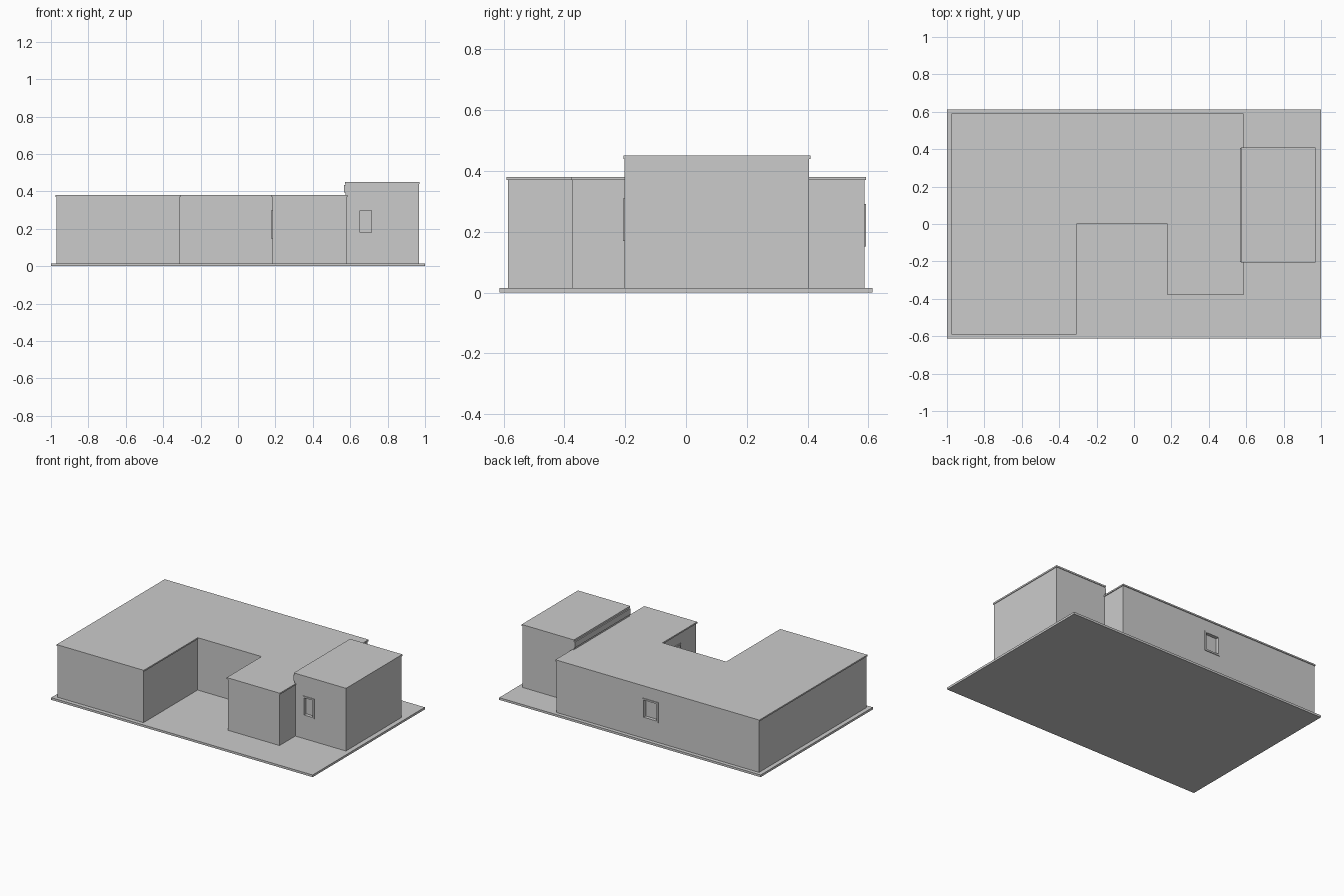
import bpy, bmesh
from mathutils import Vector

if "Cube" in bpy.data.objects:
    bpy.data.objects.remove(bpy.data.objects["Cube"])

plaster = bpy.data.materials.new("pale_grey")
plaster.diffuse_color = (0.6, 0.6, 0.6, 1)
plaster.use_nodes = True
plaster.node_tree.nodes["Principled BSDF"].inputs["Base Color"].default_value = plaster.diffuse_color


def prism(name, outline, z0, z1):
    """Extrude a counter-clockwise floor outline from z0 to z1."""
    bm = bmesh.new()
    base = bm.faces.new([bm.verts.new((x, y, z0)) for x, y in outline])
    top = bmesh.ops.extrude_face_region(bm, geom=[base])["geom"]
    bmesh.ops.translate(bm, vec=(0, 0, z1 - z0),
                        verts=[g for g in top if isinstance(g, bmesh.types.BMVert)])
    bmesh.ops.recalc_face_normals(bm, faces=bm.faces)
    mesh = bpy.data.meshes.new(name)
    bm.to_mesh(mesh)
    bm.free()
    mesh.materials.append(plaster)
    obj = bpy.data.objects.new(name, mesh)
    bpy.context.collection.objects.link(obj)
    return obj


def box(name, lo, hi):
    return prism(name, [(lo[0], lo[1]), (hi[0], lo[1]), (hi[0], hi[1]), (lo[0], hi[1])],
                 lo[2], hi[2])


def grow(outline, d):
    """Push every side of a right-angled outline outward by d."""
    n, out = len(outline), []
    for i in range(n):
        p, q, r = (Vector(outline[(i + k) % n]) for k in (-1, 0, 1))
        a, b = (q - p).normalized(), (r - q).normalized()
        out.append((q.x + d * (a.y + b.y), q.y - d * (a.x + b.x)))
    return out


def window(name, wall, axis, side, face, span, zs):
    """Cut a recess in a wall and put a raised frame round it.
    axis is the wall normal axis, side its sign, face its position."""
    t, out, deep = 0.011, 0.005, 0.018

    def piece(label, u0, u1, z0, z1, d0, d1):
        lo, hi = [0, 0, z0], [0, 0, z1]
        lo[axis], hi[axis] = sorted((face + side * d0, face + side * d1))
        lo[1 - axis], hi[1 - axis] = u0, u1
        return box(label, lo, hi)

    (u0, u1), (z0, z1) = span, zs
    cutter = piece(name + "_cutter", u0 + t, u1 - t, z0 + t, z1 - t, -deep, 0.03)
    cutter.hide_render = True
    cut = wall.modifiers.new("window_recess", "BOOLEAN")
    cut.object, cut.operation, cut.solver = cutter, "DIFFERENCE", "EXACT"
    bpy.context.view_layer.objects.active = wall
    bpy.ops.object.modifier_apply(modifier=cut.name)
    bpy.data.objects.remove(cutter)
    piece(name + "_sill", u0, u1, z0, z0 + t, -0.002, out)
    piece(name + "_head", u0, u1, z1 - t, z1, -0.002, out)
    piece(name + "_jamb_a", u0, u0 + t, z0 + t, z1 - t, -0.002, out)
    piece(name + "_jamb_b", u1 - t, u1, z0 + t, z1 - t, -0.002, out)


# Ground slab
box("ground_slab", (-1, -0.613, 0), (1, 0.613, 0.015))

# U-shaped main block with a thin overhanging roof
plan = [(-0.97, -0.585), (-0.313, -0.585), (-0.313, 0.006), (0.184, 0.006),
        (0.184, -0.374), (0.58, -0.374), (0.58, 0.587), (-0.97, 0.587)]
main_walls = prism("main_walls", plan, 0.015, 0.37)
prism("main_roof", grow(plan, 0.005), 0.37, 0.38)

# Taller side block
tower_plan = [(0.575, -0.202), (0.967, -0.202), (0.967, 0.405), (0.575, 0.405)]
tower_walls = prism("tower_walls", tower_plan, 0.015, 0.44)
prism("tower_roof", grow(tower_plan, 0.004), 0.44, 0.451)

# Ledge strip on the tower above the lower roof
box("tower_ledge", (0.567, -0.202, 0.395), (0.576, 0.405, 0.435))

# Windows: tower front, courtyard side, back
window("tower_window", tower_walls, 1, -1, -0.202, (0.64, 0.725), (0.17, 0.31))
window("court_window", main_walls, 0, -1, 0.184, (-0.2, -0.08), (0.145, 0.3))
window("back_window", main_walls, 1, 1, 0.587, (-0.2, -0.08), (0.152, 0.292))
